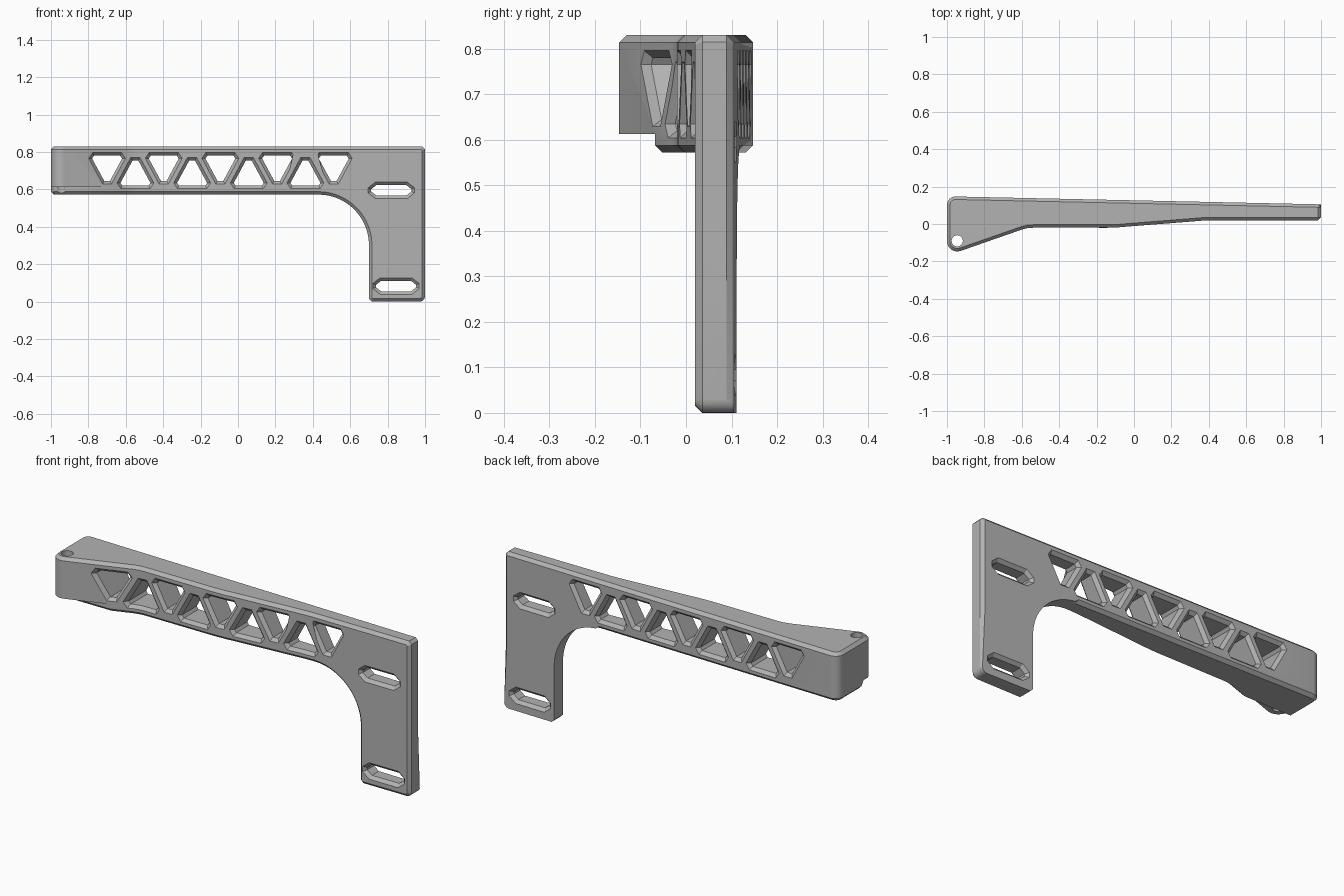
import bpy, bmesh
from math import sin, cos, radians, degrees
from mathutils import Vector

cube = bpy.data.objects.get("Cube")
if cube:
    bpy.data.objects.remove(cube, do_unlink=True)

TOP, LOW, NOTCH_Z, NOTCH_Y = 0.83, 0.572, 0.613, -0.068
CHAMFER = 0.016


def arc(cx, cy, r, a0, a1, n):
    return [(cx + r * cos(radians(a0 + (a1 - a0) * i / n)),
             cy + r * sin(radians(a0 + (a1 - a0) * i / n))) for i in range(n + 1)]


def prism(name, outline, lo, hi, axis):
    """Extrude a 2D outline along y (outline in xz) or z (outline in xy)."""
    def place(p, t):
        return (p[0], t, p[1]) if axis == 'Y' else (p[0], p[1], t)
    bm = bmesh.new()
    a = [bm.verts.new(place(p, lo)) for p in outline]
    b = [bm.verts.new(place(p, hi)) for p in outline]
    bm.faces.new(a)
    bm.faces.new(b)
    for i in range(len(a)):
        j = (i + 1) % len(a)
        bm.faces.new((a[i], a[j], b[j], b[i]))
    bmesh.ops.recalc_face_normals(bm, faces=bm.faces)
    mesh = bpy.data.meshes.new(name)
    bm.to_mesh(mesh)
    bm.free()
    obj = bpy.data.objects.new(name, mesh)
    bpy.context.collection.objects.link(obj)
    return obj


def combine(body, tool, operation):
    """Apply a boolean and discard the tool."""
    mod = body.modifiers.new("bool", 'BOOLEAN')
    mod.operation, mod.solver, mod.object = operation, 'EXACT', tool
    bpy.context.view_layer.objects.active = body
    bpy.ops.object.modifier_apply(modifier=mod.name)
    bpy.data.objects.remove(tool, do_unlink=True)


def mirrored(half, cx, cz=0):
    """Close a symmetric outline from its right half."""
    return [(cx + x, cz + z) for x, z in half] + [(cx - x, cz + z) for x, z in reversed(half)]


# Side outline: arm, curved inner corner and leg
side = [(-1.1, TOP), (0.985, TOP), (1, TOP - 0.015)]
side += arc(0.97, 0.03, 0.03, 0, -90, 6)
side += [(0.715, 0), (0.7, 0.015)]
side += arc(0.43, 0.302, 0.27, 0, 90, 20) + [(-1.1, LOW)]
bracket = prism("bracket", side, -0.5, 0.5, 'Y')

# Plan outline: tapering plate with a rounded lug at the right end
plan = [(1, 0.105), (1, 0.02), (0.42, 0.02), (0.36, 0.0175), (0.3, 0.0125),
        (-0.02, -0.0125), (-0.08, -0.0175), (-0.14, -0.02), (-0.54, -0.02),
        (-0.57, -0.0225), (-0.6, -0.03)]
plan += arc(-0.945, -0.092, 0.055, 288, 180, 9)
plan += arc(-0.955, 0.102, 0.045, 180, 90, 8)
combine(bracket, prism("plan_tool", plan, -0.1, 1, 'Z'), 'INTERSECT')

# Step under the lug
step = [(-1.2, -0.4), (0, -0.4), (0, NOTCH_Y), (-1.2, NOTCH_Y)]
combine(bracket, prism("step_tool", step, 0.4, NOTCH_Z, 'Z'), 'DIFFERENCE')

# Alternating truss openings
down = [(0.015, 0.645), (0.08, 0.765), (0.07, 0.78)]
up = [(0.07, 0.62), (0.08, 0.635), (0.015, 0.755)]
for i in range(9):
    outline = mirrored(up if i % 2 else down, -0.7 + 0.1515 * i)
    combine(bracket, prism("truss_tool", outline, -0.5, 0.5, 'Y'), 'DIFFERENCE')

# Two mounting slots
slot = [(0.08, -0.028), (0.108, -0.006), (0.108, 0.006), (0.08, 0.028)]
for cx, cz in ((0.82, 0.595), (0.845, 0.083)):
    combine(bracket, prism("slot_tool", mirrored(slot, cx, cz), -0.5, 0.5, 'Y'), 'DIFFERENCE')


def chamfered(edge):
    """Choose rims and outer edges that carry a chamfer."""
    if len(edge.link_faces) != 2 or degrees(edge.calc_face_angle(0)) < 35:
        return False
    a, b = (v.co for v in edge.verts)
    mid, way = (a + b) / 2, (b - a).normalized()
    if abs(way.y) > 0.99 and mid.x > -0.9:
        return False
    if mid.y < NOTCH_Y + 0.005 and abs(mid.z - NOTCH_Z) < 0.002:
        return False
    back_of_leg = mid.y > 0.06 and mid.x > 0.3 and mid.z < LOW - 0.001
    return not (back_of_leg and (mid.x < 0.703 or mid.z < 0.03))


bm = bmesh.new()
bm.from_mesh(bracket.data)
bmesh.ops.remove_doubles(bm, verts=bm.verts, dist=0.0002)
bm.normal_update()
bmesh.ops.bevel(bm, geom=[e for e in bm.edges if chamfered(e)], offset=CHAMFER,
                offset_type='OFFSET', segments=1, profile=0.5, affect='EDGES',
                clamp_overlap=False)
bmesh.ops.recalc_face_normals(bm, faces=bm.faces)
bm.to_mesh(bracket.data)
bm.free()

# Pivot hole through the lug
combine(bracket, prism("pivot_tool", arc(-0.945, -0.09, 0.03, 0, 345, 23), 0.3, 1, 'Z'), 'DIFFERENCE')

# Plain grey finish
grey = bpy.data.materials.new("plain_grey")
grey.use_nodes = True
colour = (0.45, 0.45, 0.45, 1)
grey.diffuse_color = colour
grey.node_tree.nodes["Principled BSDF"].inputs["Base Color"].default_value = colour
bracket.data.materials.clear()
bracket.data.materials.append(grey)
for face in bracket.data.polygons:
    face.material_index = 0

bpy.ops.object.select_all(action='DESELECT')
bracket.select_set(True)
bpy.context.view_layer.objects.active = bracket
bpy.ops.object.shade_smooth_by_angle(angle=radians(25))
